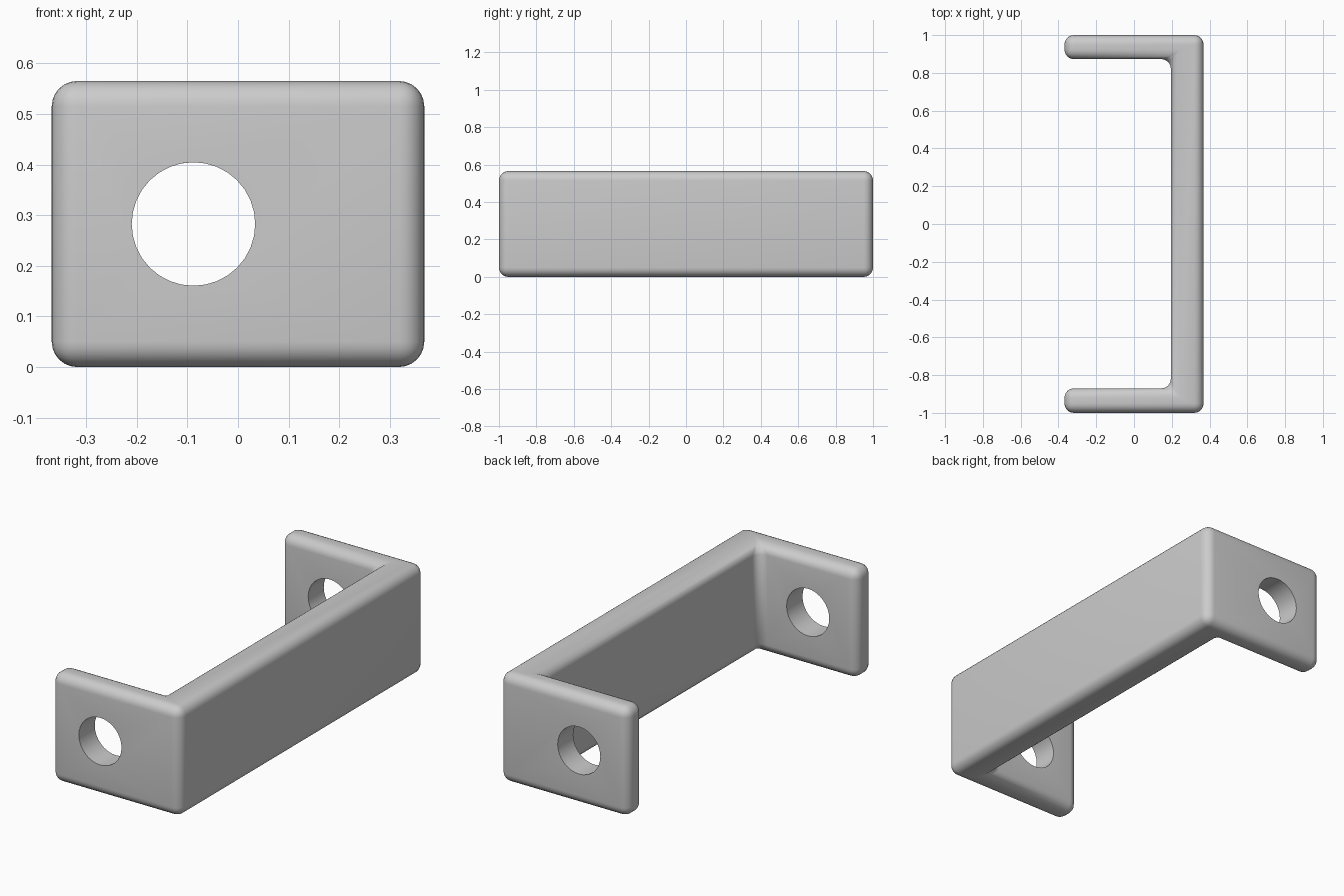
import bpy, bmesh, math
from mathutils import Matrix

cube = bpy.data.objects.get("Cube")
if cube:
    bpy.data.objects.remove(cube, do_unlink=True)

HEIGHT = 0.565
HALF_W = 0.368
ROUND = 0.05

grey = bpy.data.materials.new("plain_grey")
grey.use_nodes = True
grey.diffuse_color = (0.6, 0.6, 0.6, 1)
grey.node_tree.nodes["Principled BSDF"].inputs["Base Color"].default_value = (0.6, 0.6, 0.6, 1)


def make_object(name, bm):
    bmesh.ops.recalc_face_normals(bm, faces=bm.faces[:])
    mesh = bpy.data.meshes.new(name)
    bm.to_mesh(mesh)
    bm.free()
    mesh.materials.append(grey)
    obj = bpy.data.objects.new(name, mesh)
    bpy.context.collection.objects.link(obj)
    return obj


# C-shaped bracket: plan profile extruded upward
profile = [(-HALF_W, -1), (HALF_W, -1), (HALF_W, 1), (-HALF_W, 1),
           (-HALF_W, 0.873), (0.195, 0.873), (0.195, -0.87), (-HALF_W, -0.87)]
bm = bmesh.new()
base = bm.faces.new([bm.verts.new((x, y, 0)) for x, y in profile])
top = bmesh.ops.extrude_face_region(bm, geom=[base])
bmesh.ops.translate(bm, vec=(0, 0, HEIGHT),
                    verts=[v for v in top["geom"] if isinstance(v, bmesh.types.BMVert)])
bracket = make_object("bracket", bm)

# Rounded outer edges and filleted inner corners
bevel = bracket.modifiers.new("rounding", 'BEVEL')
bevel.width = ROUND
bevel.segments = 6
bevel.limit_method = 'ANGLE'

# One long cutter bores the bolt hole through both arms
bm = bmesh.new()
bmesh.ops.create_cone(bm, cap_ends=True, segments=32, radius1=0.122, radius2=0.122, depth=2.4,
                      matrix=Matrix.Translation((-0.088, 0, HEIGHT / 2))
                      @ Matrix.Rotation(math.pi / 2, 4, 'X'))
cutter = make_object("hole_cutter", bm)
cutter.hide_render = True

holes = bracket.modifiers.new("bolt_holes", 'BOOLEAN')
holes.operation = 'DIFFERENCE'
holes.solver = 'EXACT'
holes.object = cutter

# Apply the modifiers, drop the cutter, then shade smooth with sharp hole rims
bpy.ops.object.select_all(action='DESELECT')
bpy.context.view_layer.objects.active = bracket
bracket.select_set(True)
for name in ("rounding", "bolt_holes"):
    bpy.ops.object.modifier_apply(modifier=name)
bpy.data.objects.remove(cutter, do_unlink=True)
bpy.ops.object.shade_smooth_by_angle(angle=math.radians(35))
